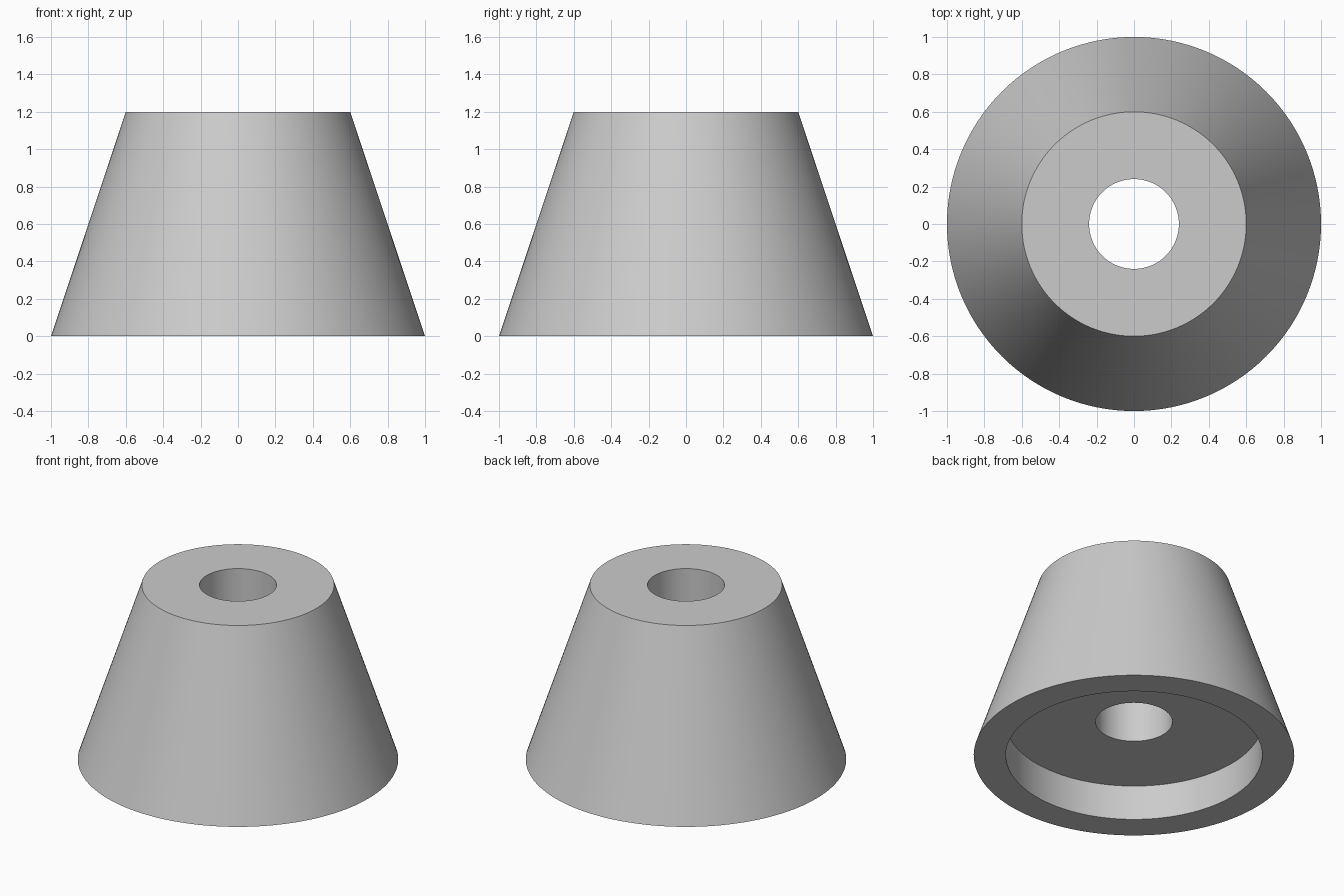
import bpy
import bmesh
import math

cube = bpy.data.objects.get("Cube")
if cube:
    bpy.data.objects.remove(cube, do_unlink=True)

SEGMENTS = 128

# Plain grey material
grey = bpy.data.materials.new("light_grey")
grey.use_nodes = True
color = (0.6, 0.6, 0.6, 1)
grey.diffuse_color = color
grey.node_tree.nodes["Principled BSDF"].inputs["Base Color"].default_value = color

# Closed cross-section (radius, height): tapered wall, bore, underside recess
profile = [(1, 0), (0.6, 1.2), (0.24, 1.2), (0.24, 0.24), (0.8, 0.24), (0.8, 0)]

# Revolve the cross-section around z
bm = bmesh.new()
verts = [bm.verts.new((r, 0, z)) for r, z in profile]
edges = [bm.edges.new((v, verts[i - 1])) for i, v in enumerate(verts)]
bmesh.ops.spin(bm, geom=verts + edges, cent=(0, 0, 0), axis=(0, 0, 1),
               angle=2 * math.pi, steps=SEGMENTS)
bmesh.ops.remove_doubles(bm, verts=bm.verts, dist=0.0001)
bmesh.ops.recalc_face_normals(bm, faces=bm.faces)

mesh = bpy.data.meshes.new("tapered_foot")
bm.to_mesh(mesh)
bm.free()
mesh.materials.append(grey)
foot = bpy.data.objects.new("tapered_foot", mesh)
bpy.context.collection.objects.link(foot)

# Smooth round walls with crisp rims
bpy.ops.object.select_all(action="DESELECT")
foot.select_set(True)
bpy.context.view_layer.objects.active = foot
bpy.ops.object.shade_smooth_by_angle(angle=math.radians(30))
